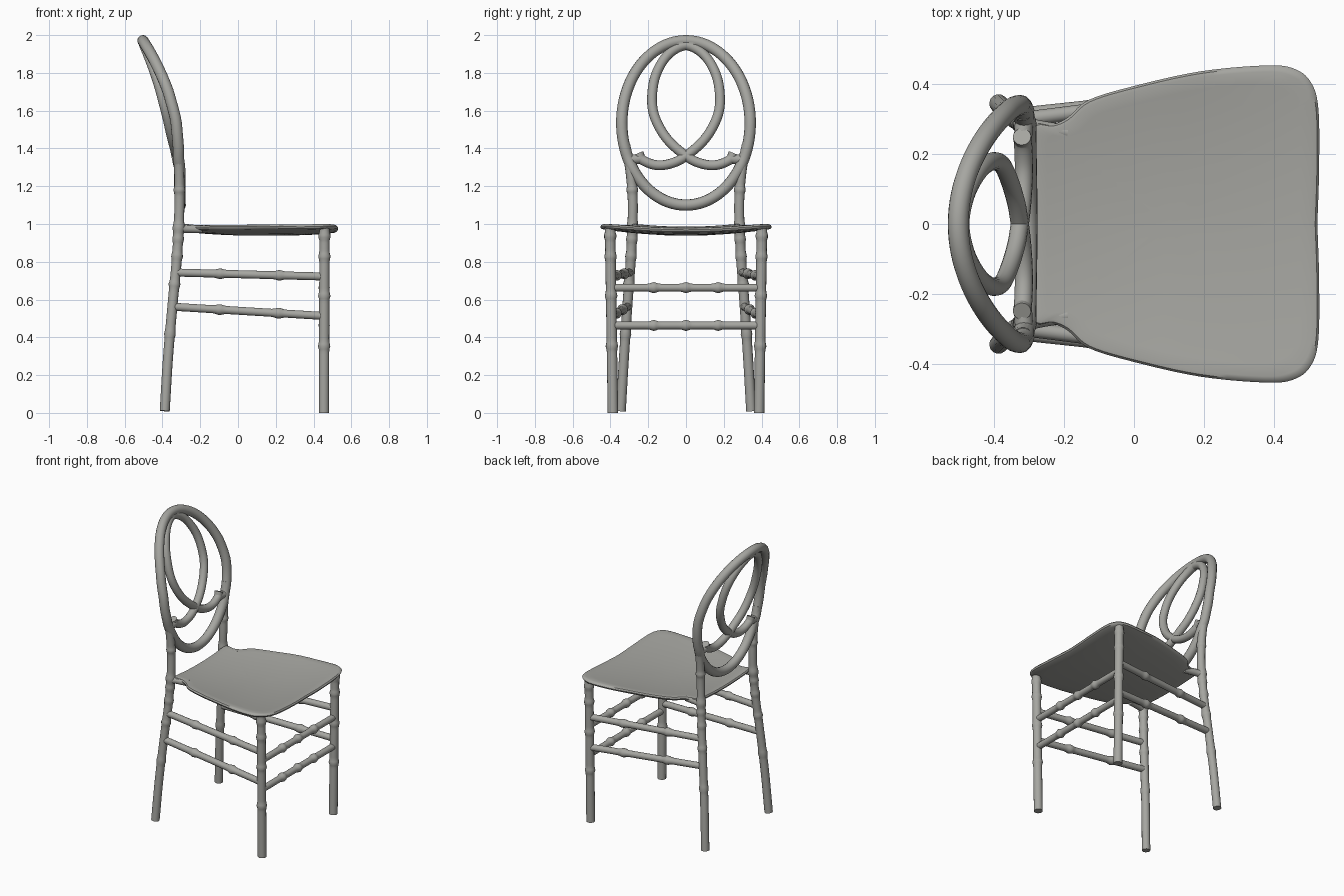
import bpy, bmesh, math
from mathutils import Vector

if "Cube" in bpy.data.objects:
    bpy.data.objects.remove(bpy.data.objects["Cube"])

mat = bpy.data.materials.new("warm grey")
mat.diffuse_color = (0.38, 0.38, 0.355, 1)
mat.use_nodes = True
mat.node_tree.nodes["Principled BSDF"].inputs["Base Color"].default_value = mat.diffuse_color


def finish(ob):
    ob.data.materials.clear()
    ob.data.materials.append(mat)
    bpy.ops.object.select_all(action='DESELECT')
    ob.select_set(True)
    bpy.context.view_layer.objects.active = ob
    if ob.type == 'CURVE':
        bpy.ops.object.convert(target='MESH')
        ob = bpy.context.view_layer.objects.active
    bpy.ops.object.shade_smooth_by_angle(angle=math.radians(40))


def lerp_table(table, v):
    if v <= table[0][0]:
        return table[0][1]
    for (a, fa), (b, fb) in zip(table, table[1:]):
        if v <= b:
            return fa + (fb - fa) * (v - a) / (b - a)
    return table[-1][1]


def smooth_path(pts, n):
    """Catmull-Rom curve through the points, n samples per span."""
    p = [Vector(q) for q in pts]
    p = [2 * p[0] - p[1]] + p + [2 * p[-1] - p[-2]]
    out = []
    for i in range(1, len(p) - 2):
        a, b, c, d = p[i - 1:i + 3]
        for j in range(n):
            t = j / n
            out.append(0.5 * (2 * b + (c - a) * t + (2 * a - 5 * b + 4 * c - d) * t * t
                              + (3 * b - a - 3 * c + d) * t ** 3))
    return out + [p[-2]]


def tube(name, path, radii, closed=False):
    cu = bpy.data.curves.new(name, 'CURVE')
    cu.dimensions = '3D'
    cu.bevel_depth = 1.0
    cu.bevel_resolution = 5
    cu.use_fill_caps = True
    sp = cu.splines.new('POLY')
    sp.points.add(len(path) - 1)
    for pt, co, r in zip(sp.points, path, radii):
        pt.co = (*co, 1)
        pt.radius = r
    sp.use_cyclic_u = closed
    ob = bpy.data.objects.new(name, cu)
    bpy.context.collection.objects.link(ob)
    finish(ob)


def joint(v, centres, width):
    """Bamboo-style swelling, 0..1."""
    return max(math.exp(-((v - c) / width) ** 2) for c in centres)


def rod(name, a, b, r, bulge, centres, width=0.03):
    a, b = Vector(a), Vector(b)
    ts = [i / 70 for i in range(71)]
    tube(name, [a.lerp(b, t) for t in ts],
         [r + bulge * joint(t, centres, width) for t in ts])


# Curved, leaning surface that the backrest rings lie on
LEAN = [(1.08, -.305), (1.3, -.315), (1.4, -.335), (1.5, -.367), (1.65, -.415), (1.98, -.506)]
CURL = [(1.1, 0), (1.35, .1), (1.55, .47), (1.7, .6), (2, .7)]


def on_back(y, z):
    return Vector((lerp_table(LEAN, z) + lerp_table(CURL, z) * y * y, y, z))


# Backrest hoop
ring = [2 * math.pi * i / 96 for i in range(96)]
tube("back_hoop", [on_back(.34 * math.cos(a), 1.535 + .435 * math.sin(a)) for a in ring],
     [.030] * 96, True)

# Two crossing scroll arcs inside the hoop
ARC = [(-.25, 1.375), (-.232, 1.34), (-.16, 1.312), (-.08, 1.32), (0, 1.36), (.10, 1.45),
       (.163, 1.56), (.18, 1.66), (.163, 1.78), (.11, 1.88), (.04, 1.935), (-.05, 1.957)]
for side, label in ((1, "left"), (-1, "right")):
    arc = smooth_path([(0, y, z) for y, z in ARC], 7)
    tube("back_scroll_" + label, [on_back(p.y * side, p.z) for p in arc], [.026] * len(arc))
    # Short link from scroll end to hoop
    tube("scroll_link_" + label, [on_back(-.235 * side, 1.345), on_back(-.305 * side, 1.34)],
         [.026, .026])

    # Back leg running up into the hoop
    leg = smooth_path([(-.388, .345, .01), (-.37, .328, .3), (-.344, .308, .6), (-.325, .293, .8),
                       (-.313, .283, 1.0), (-.31, .283, 1.15), (-.312, .297, 1.3),
                       (-.318, .322, 1.42)], 16)
    tube("back_leg_" + label, [(p.x, p.y * side, p.z) for p in leg],
         [.0265 + .005 * joint(p.z, (.42, .68, .83, .92, 1.18), .014)
          + .006 * joint(p.z, (.98,), .025) for p in leg])

    # Front leg
    rod("front_leg_" + label, (.455, .387 * side, 0), (.458, .402 * side, .985),
        .0275, .006, (.36, .63, .84, .95), .014)

    # Side stretchers
    rod("upper_side_stretcher_" + label, (-.33, .298 * side, .743), (.455, .398 * side, .722),
        .0215, .007, (.3, .7), .025)
    rod("lower_side_stretcher_" + label, (-.345, .310 * side, .562), (.455, .395 * side, .513),
        .0215, .008, (.31, .7), .025)

    # Bracket joining seat to back leg
    rod("seat_bracket_" + label, (-.315, .283 * side, .975), (-.19, .262 * side, .972),
        .021, .006, (0,), .2)

# Front stretchers
for name, z in (("upper", .663), ("lower", .463)):
    rod(name + "_front_stretcher", (.456, -.396, z), (.456, .396, z),
        .021, .009, (.285, .5, .715), .022)

# Seat: dished shell from concentric copies of its outline
HALF = [(-.297, 0), (-.297, .15), (-.297, .262), (-.28, .288), (-.235, .285), (-.19, .305),
        (-.13, .355), (0, .395), (.19, .437), (.38, .454), (.46, .444), (.507, .405),
        (.528, .33), (.53, .16), (.525, 0)]
half = smooth_path([(x, y, 0) for x, y in HALF], 5)
outline = half + [Vector((p.x, -p.y, 0)) for p in half[-2:0:-1]]
centre = Vector((.1, 0, 0))
PROFILE = [(.2, 0), (.4, 0), (.6, 0), (.75, 0), (.88, 0), (.96, 0), (.985, -.003), (1, -.012),
           (.99, -.022), (.96, -.027), (.85, -.028), (.7, -.028), (.5, -.028), (.25, -.028)]


def seat_z(x, y):
    front = max(0, (x - .1) / .43)
    back = max(0, (.1 - x) / .4)
    return .966 + .036 * min(1, abs(y) / .43) ** 2 + .016 * front ** 3 + .022 * back ** 2 \
        - .012 * front * (y / .43) ** 2


bm = bmesh.new()
rings = []
for s, dz in PROFILE:
    row = []
    for p in outline:
        q = centre + (p - centre) * s
        row.append(bm.verts.new((q.x, q.y, seat_z(q.x, q.y) + dz)))
    rings.append(row)
n = len(outline)
for r0, r1 in zip(rings, rings[1:]):
    for i in range(n):
        bm.faces.new((r0[i], r0[(i + 1) % n], r1[(i + 1) % n], r1[i]))
for row, dz in ((rings[0], 0), (rings[-1], -.028)):
    mid = bm.verts.new((.1, 0, seat_z(.1, 0) + dz))
    for i in range(n):
        bm.faces.new((row[i], row[(i + 1) % n], mid))
bmesh.ops.recalc_face_normals(bm, faces=bm.faces)
me = bpy.data.meshes.new("seat")
bm.to_mesh(me)
bm.free()
seat = bpy.data.objects.new("seat", me)
bpy.context.collection.objects.link(seat)
finish(seat)
